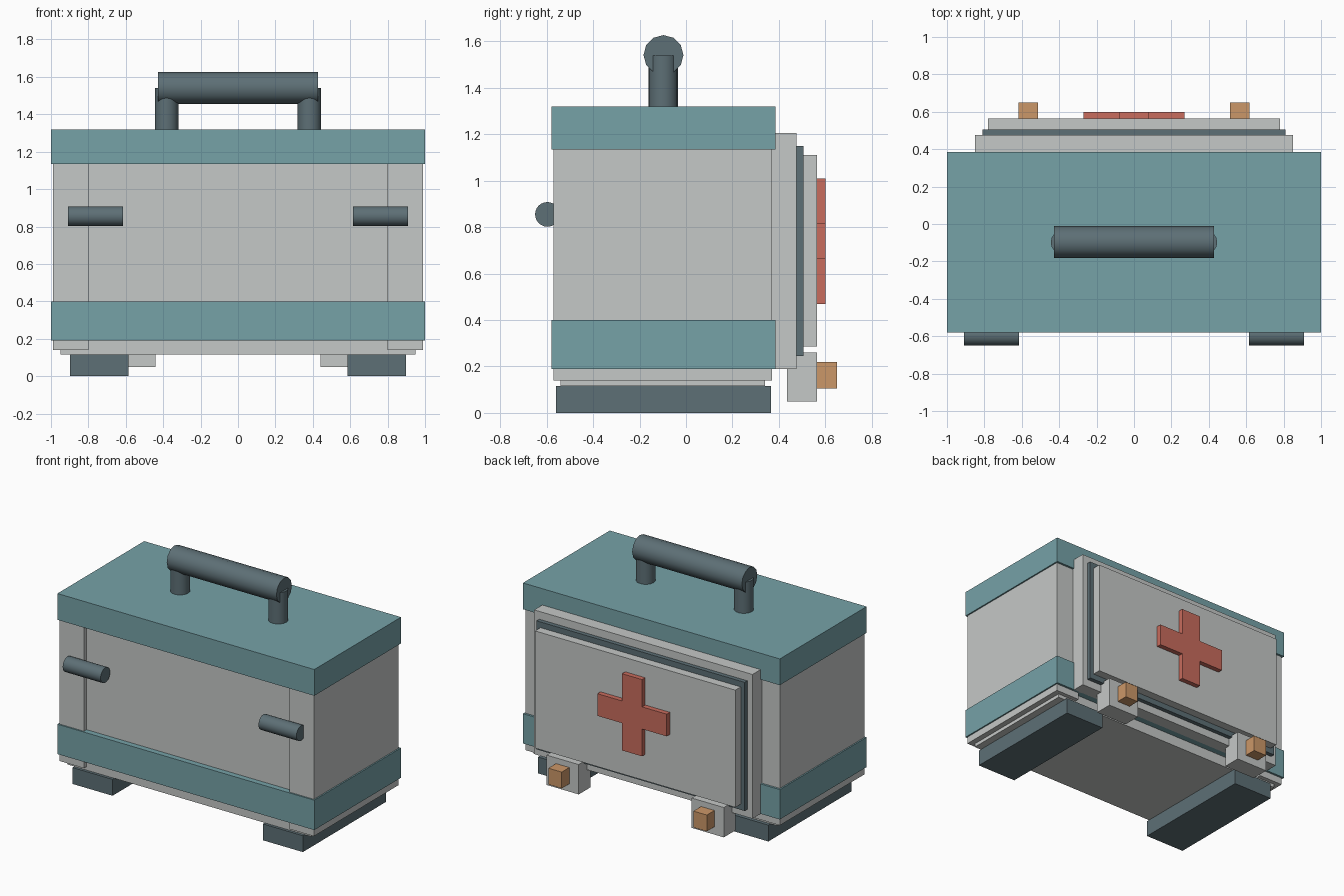
import bpy
import bmesh
import math
from mathutils import Matrix, Vector

cube = bpy.data.objects.get("Cube")
if cube:
    bpy.data.objects.remove(cube, do_unlink=True)


def material(name, rgb):
    m = bpy.data.materials.new(name)
    m.use_nodes = True
    m.diffuse_color = (*rgb, 1)
    m.node_tree.nodes["Principled BSDF"].inputs["Base Color"].default_value = (*rgb, 1)
    return m


GREY = material("light grey", (0.56, 0.58, 0.57))
TEAL = material("teal", (0.18, 0.36, 0.39))
DARK = material("dark slate", (0.11, 0.16, 0.18))
RED = material("red", (0.58, 0.15, 0.11))
TAN = material("tan", (0.60, 0.31, 0.14))


def finish(name, bm, mat):
    bmesh.ops.recalc_face_normals(bm, faces=bm.faces)
    mesh = bpy.data.meshes.new(name)
    bm.to_mesh(mesh)
    bm.free()
    mesh.materials.append(mat)
    ob = bpy.data.objects.new(name, mesh)
    bpy.context.collection.objects.link(ob)
    return ob


def box(name, x, y, z, mat):
    """Box from (min, max) pairs."""
    bm = bmesh.new()
    size = [b - a for a, b in (x, y, z)]
    mid = Vector([(a + b) / 2 for a, b in (x, y, z)])
    bmesh.ops.create_cube(bm, size=1, matrix=Matrix.Translation(mid) @ Matrix.Diagonal((*size, 1)))
    return finish(name, bm, mat)


def rod(name, start, end, radius, sides, mat):
    """Cylinder between two points."""
    start, end = Vector(start), Vector(end)
    axis = end - start
    turn = axis.to_track_quat("Z", "Y").to_matrix().to_4x4()
    bm = bmesh.new()
    bmesh.ops.create_cone(bm, cap_ends=True, segments=sides, radius1=radius, radius2=radius,
                          depth=axis.length, matrix=Matrix.Translation((start + end) / 2) @ turn)
    ob = finish(name, bm, mat)
    bpy.ops.object.select_all(action="DESELECT")
    ob.select_set(True)
    bpy.context.view_layer.objects.active = ob
    bpy.ops.object.shade_smooth_by_angle(angle=math.radians(35))
    return ob


# Case body and bands
box("case_core", (-0.95, 0.95), (-0.54, 0.34), (0.115, 1.25), GREY)
box("lower_band", (-1, 1), (-0.58, 0.385), (0.19, 0.40), TEAL)
box("lid_band", (-1, 1), (-0.58, 0.385), (1.135, 1.32), TEAL)

# Back panel, stacked outward
box("panel_frame", (-0.85, 0.85), (0.33, 0.475), (0.19, 1.205), GREY)
box("panel_seal", (-0.81, 0.81), (0.47, 0.505), (0.245, 1.15), DARK)
box("panel_door", (-0.78, 0.78), (0.50, 0.565), (0.285, 1.11), GREY)

# Raised cross as one extruded outline
bm = bmesh.new()
arm, reach = 0.078, 0.27
quarter = [(arm, reach), (arm, arm), (reach, arm)]
outline = []
for k in range(4):
    c, s = round(math.cos(k * math.pi / 2)), round(math.sin(k * math.pi / 2))
    outline += [(x * c + z * s, z * c - x * s) for x, z in quarter]
face = bm.faces.new([bm.verts.new((x, 0.56, 0.74 + z)) for x, z in outline])
ext = bmesh.ops.extrude_face_region(bm, geom=[face])
bmesh.ops.translate(bm, vec=(0, 0.04, 0),
                    verts=[v for v in ext["geom"] if isinstance(v, bmesh.types.BMVert)])
finish("raised_cross", bm, RED)

# Paired parts on both sides
for side, s in (("left", 1), ("right", -1)):
    def span(a, b):
        return tuple(sorted((a * s, b * s)))

    box(side + "_end_block", span(0.80, 0.99), (-0.57, 0.37), (0.14, 1.25), GREY)
    box(side + "_foot", span(0.585, 0.897), (-0.56, 0.365), (0, 0.115), DARK)
    box(side + "_latch_block", span(0.44, 0.69), (0.435, 0.565), (0.05, 0.26), GREY)
    box(side + "_latch_button", span(0.513, 0.617), (0.56, 0.65), (0.105, 0.22), TAN)
    rod(side + "_front_peg", (0.615 * s, -0.597, 0.855), (0.91 * s, -0.597, 0.855), 0.053, 24, DARK)
    rod(side + "_handle_post", (0.382 * s, -0.098, 1.30), (0.382 * s, -0.098, 1.54), 0.063, 16, DARK)

# Carrying handle grip
rod("handle_grip", (-0.427, -0.097, 1.541), (0.427, -0.097, 1.541), 0.086, 12, DARK)
